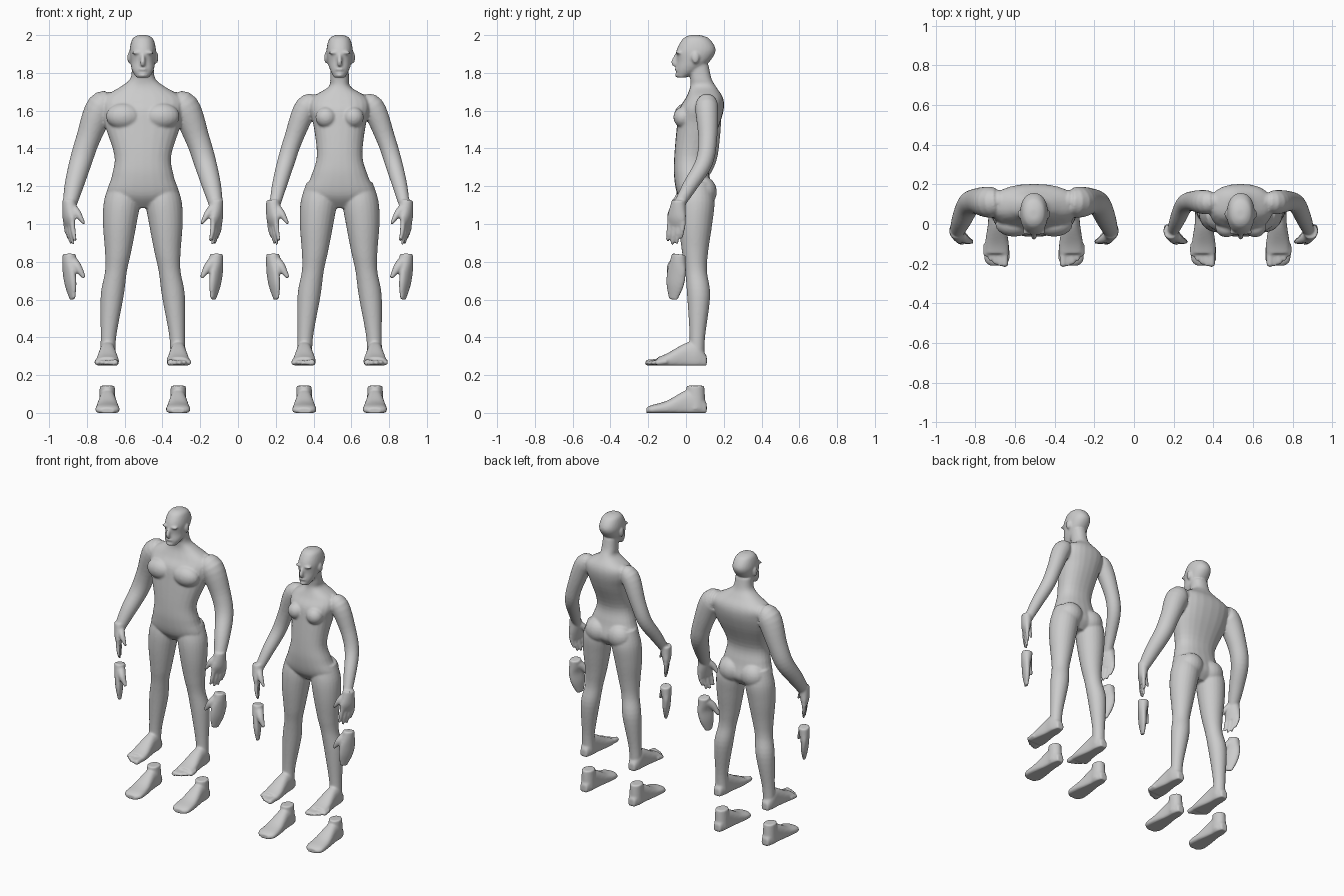
import bpy, bmesh, math
from mathutils import Vector, Matrix

if "Cube" in bpy.data.objects:
    bpy.data.objects.remove(bpy.data.objects["Cube"])

X, Y, Z = Vector((1, 0, 0)), Vector((0, 1, 0)), Vector((0, 0, 1))


def spline(rows, steps=5):
    """Catmull-Rom resampling of rows (x, y, z, rx, ry)."""
    out = []
    last = len(rows) - 1
    for i in range(last):
        p0, p1, p2, p3 = rows[max(i - 1, 0)], rows[i], rows[i + 1], rows[min(i + 2, last)]
        for s in range(steps):
            t = s / steps
            out.append([b + (c - a) * t / 2 + (2 * a - 5 * b + 4 * c - d) * t * t / 2
                        + (3 * b - a - 3 * c + d) * t ** 3 / 2
                        for a, b, c, d in zip(p0, p1, p2, p3)])
    return out + [list(rows[-1])]


def tube(bm, rows, ref=X, axis=None, power=2.0, floor=None, n=24):
    """Loft elliptical rings along a path; a fixed ring axis is optional."""
    rows = spline([r if len(r) == 5 else (*r, r[3]) for r in rows])
    pts = [Vector(r[:3]) for r in rows]
    rings = []
    for i, r in enumerate(rows):
        t = axis or (pts[min(i + 1, len(pts) - 1)] - pts[max(i - 1, 0)]).normalized()
        u = (ref - t * ref.dot(t)).normalized()
        v = t.cross(u)
        ring = []
        for k in range(n):
            c, s = math.cos(math.tau * k / n), math.sin(math.tau * k / n)
            p = (pts[i] + u * r[3] * math.copysign(abs(c) ** (2 / power), c)
                 + v * r[4] * math.copysign(abs(s) ** (2 / power), s))
            if floor is not None:
                p.z = max(p.z, floor)
            ring.append(bm.verts.new(p))
        rings.append(ring)
    for a, b in zip(rings, rings[1:]):
        for k in range(n):
            bm.faces.new((a[k], a[(k + 1) % n], b[(k + 1) % n], b[k]))
    bm.faces.new(rings[0])
    bm.faces.new(rings[-1])


def profile(bm, rows, power):
    """Central loft from rows (z, half width, front y, back y)."""
    tube(bm, [(0, (f + b) / 2, z, w, (b - f) / 2) for z, w, f, b in rows], axis=Z, power=power)


def blob(bm, c, r):
    m = Matrix.Translation(c) @ Matrix.Diagonal((*r, 1))
    bmesh.ops.create_uvsphere(bm, u_segments=20, v_segments=12, radius=1, matrix=m)


def finish(bm, name, cx):
    """Mirror the half, fuse the parts and smooth them."""
    bmesh.ops.recalc_face_normals(bm, faces=bm.faces)
    me = bpy.data.meshes.new(name)
    bm.to_mesh(me)
    bm.free()
    ob = bpy.data.objects.new(name, me)
    bpy.context.collection.objects.link(ob)
    ob.location.x = cx
    ob.modifiers.new("mirror", 'MIRROR').use_mirror_merge = False
    re = ob.modifiers.new("fuse", 'REMESH')
    re.mode, re.voxel_size, re.use_smooth_shade = 'VOXEL', .007, True
    sm = ob.modifiers.new("soften", 'SMOOTH')
    sm.factor, sm.iterations = .5, 4


def foot(bm, z, toes):
    # stations from heel to ball: y, height, half width
    rows = [(.11, .05, .025), (.06, .12, .042), (0, .12, .045), (-.1, .065, .06)]
    rows += [(-.15, .045, .06)] if toes else [(-.18, .042, .063), (-.21, .028, .036)]
    tube(bm, [(.187, y, z + h * .4, w, h * .6) for y, h, w in rows], axis=Y, power=2.4, floor=z)
    if toes:
        for i in range(5):
            x, y, r = .147 + .024 * i, -.21 + .003 * i * i, .013 + .005 * (i == 0)
            tube(bm, [(x, -.1, z + .022, r), (x, y + .01, z + .015, r), (x, y, z + .013, r / 2)],
                 floor=z, n=12)


def hand(bm, dx, z, fingers):
    # palm plane runs from outer-back to inner-front; thumb points inward
    d = Vector((-.45, -.9, 0)).normalized()
    o = Vector((.39 + dx, -.05, 1.03 + z))
    palm = [(.095, .037, .036), (.05, .045, .034), (0, .054, .027)]
    palm += [(-.045, .048, .014)] if fingers else [(-.07, .05, .023), (-.145, .025, .01)]
    tube(bm, [(o.x - max(-h, 0) / 8, o.y + h / 8, o.z + h, a, b) for h, a, b in palm], ref=d)
    r = .02 if fingers else .024
    tube(bm, [(*(o + Vector(p)), r * k) for p, k in
              (((-.015, 0, .06), 1.2), ((-.045, -.028, .025), 1), ((-.08, -.04, -.03), .4))], n=14)
    if fingers:
        for i in range(4):
            b = o + d * (.027 * i - .041)
            length = .14 - .012 * (i - 1.7) ** 2
            tube(bm, [(b.x - .017 * t * t, b.y - .012 * t, b.z - .02 - (length - .02) * t, .014 - .006 * t * t)
                      for t in (0, .5, .9, 1)], n=12)


def head(bm, jaw):
    profile(bm, [(1.775, .03 * jaw, -.045, 0), (1.815, .053 * jaw, -.052, .07), (1.86, .064, -.048, .125),
                 (1.92, .07, -.05, .157), (1.98, .055, -.017, .125), (2, .024, .02, .075)], 2.2)
    tube(bm, [(0, -.042, 1.91, .009), (0, -.065, 1.855, .014), (0, -.045, 1.842, .012)], n=12)  # nose
    blob(bm, (.03, -.04, 1.907), (.03, .015, .008))     # brow
    blob(bm, (0, -.05, 1.818), (.022, .01, .008))       # lips
    blob(bm, (0, -.044, 1.788), (.022 * jaw, .014, .013))  # chin
    blob(bm, (.072, .05, 1.88), (.01, .02, .03))        # ear


def leg(bm):
    tube(bm, [(.1, .055, 1.22, .075), (.11, .055, 1.12, .096), (.122, .05, 1, .089), (.131, .048, .85, .069),
              (.142, .053, .75, .058), (.162, .067, .62, .061), (.182, .06, .4, .041), (.185, .055, .28, .042)],
         axis=Z)
    blob(bm, (.085, .095, 1.17), (.085, .068, .08))     # buttock


def arm(bm, dx, k):
    tube(bm, [(x + dx, y, z, r * k) for x, y, z, r in
              ((.15, .115, 1.64, .05), (.22, .11, 1.62, .078), (.29, .115, 1.45, .064),
               (.33, .095, 1.325, .059), (.365, .02, 1.2, .05), (.39, -.045, 1.09, .035))])


# torso stations: z, half width of each build, front y, back y
torso = [(1.085, .06, .06, .01, .1), (1.15, .185, .185, -.043, .145), (1.25, .165, .152, -.063, .125),
         (1.36, .15, .121, -.062, .112), (1.52, .2, .138, -.048, .175), (1.61, .216, .161, -.035, .2),
         (1.67, .21, .145, 0, .195), (1.725, .12, .06, .022, .16), (1.77, .066, .05, .022, .135),
         (1.84, .058, .048, .01, .12)]

for i, (kind, cx, dx, jaw, thick) in enumerate((("broad", -.504, 0, 1.1, 1), ("slim", .538, -.037, .95, .78))):
    # whole body
    bm = bmesh.new()
    profile(bm, [(t[0], t[1 + i], t[3], t[4]) for t in torso], 2.3)
    arm(bm, dx - .008 * i, thick)
    leg(bm)
    head(bm, jaw)
    hand(bm, dx, 0, True)
    foot(bm, .25, True)
    if i:
        blob(bm, (.072, -.015, 1.565), (.056, .052, .055))   # breast
    else:
        blob(bm, (.1, 0, 1.57), (.095, .064, .07))           # pectoral
    finish(bm, kind + "_body", cx)

    # loose mitten hands below the hands
    bm = bmesh.new()
    hand(bm, dx, -.285, False)
    finish(bm, kind + "_mittens", cx)

    # loose shoes below the feet
    bm = bmesh.new()
    foot(bm, 0, False)
    tube(bm, [(.187, .05, .02, .045, .055), (.188, .05, .144, .04, .047)], axis=Z)
    finish(bm, kind + "_shoes", cx)
